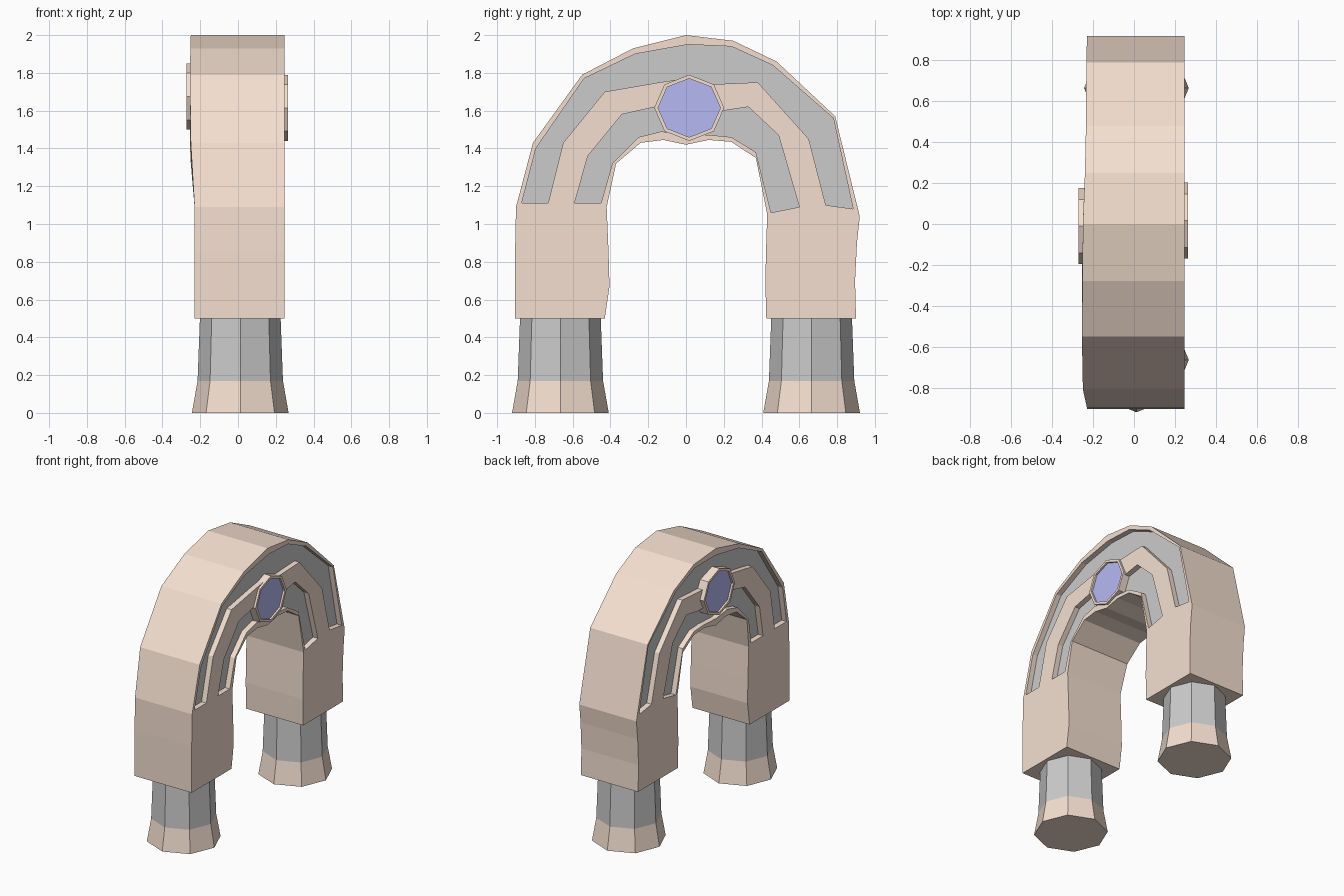
import bpy, bmesh, math
from mathutils import Vector

if "Cube" in bpy.data.objects:
    bpy.data.objects.remove(bpy.data.objects["Cube"])


def material(name, rgb):
    m = bpy.data.materials.new(name)
    m.diffuse_color = (*rgb, 1)
    m.use_nodes = True
    m.node_tree.nodes["Principled BSDF"].inputs["Base Color"].default_value = m.diffuse_color
    return m


TAN = material("tan_stone", (0.91, 0.74, 0.63))
GREY = material("grey_stone", (0.8, 0.8, 0.8))
BLUE = material("blue_gem", (0.47, 0.49, 0.9))


def loft(name, rings, mats, pick):
    """Join closed rings of points; pick(row, column) gives the material slot."""
    bm = bmesh.new()
    rows = [[bm.verts.new(p) for p in r] for r in rings]
    n = len(rows[0])
    for i in range(len(rows) - 1):
        for j in range(n):
            k = (j + 1) % n
            f = bm.faces.new((rows[i][j], rows[i][k], rows[i + 1][k], rows[i + 1][j]))
            f.material_index = pick(i, j)
    bm.faces.new(rows[0][::-1]).material_index = pick(0, -1)
    bm.faces.new(rows[-1]).material_index = pick(len(rows) - 1, -1)
    bmesh.ops.remove_doubles(bm, verts=bm.verts, dist=1e-4)
    bmesh.ops.recalc_face_normals(bm, faces=bm.faces)
    me = bpy.data.meshes.new(name)
    bm.to_mesh(me)
    bm.free()
    for m in mats:
        me.materials.append(m)
    ob = bpy.data.objects.new(name, me)
    bpy.context.collection.objects.link(ob)
    return ob


# Arch stations (y, z): outer edge, two groove edges, two groove edges, inner edge
ARCH = [
    [(-.90, 1.09), (-.87, 1.11), (-.73, 1.11), (-.59, 1.11), (-.45, 1.11), (-.42, 1.09)],
    [(-.81, 1.43), (-.795, 1.40), (-.65, 1.43), (-.52, 1.36), (-.39, 1.32), (-.37, 1.32)],
    [(-.55, 1.79), (-.54, 1.77), (-.43, 1.70), (-.34, 1.58), (-.25, 1.46), (-.24, 1.43)],
    [(-.28, 1.93), (-.27, 1.90), (-.14, 1.75), (-.16, 1.62), (-.13, 1.49), (-.12, 1.445)],
    [(0, 2.0), (.01, 1.95), (0, 1.77), (0, 1.61), (0, 1.47), (0, 1.42)],
    [(.25, 1.97), (.24, 1.94), (.15, 1.74), (.20, 1.60), (.14, 1.47), (.12, 1.445)],
    [(.48, 1.86), (.46, 1.84), (.38, 1.75), (.33, 1.62), (.24, 1.46), (.24, 1.435)],
    [(.79, 1.57), (.78, 1.56), (.65, 1.45), (.49, 1.47), (.37, 1.38), (.37, 1.35)],
    [(.92, 1.04), (.885, 1.08), (.74, 1.10), (.60, 1.09), (.45, 1.06), (.43, 1.05)],
]
# Pier stations: z, outer y, inner y
LEFT = [(.5, -.905, -.43), (.67, -.905, -.405), (.85, -.905, -.41)]
RIGHT = [(.9, .905, .425), (.7, .895, .42), (.5, .90, .425)]
SPLIT = (0, .06, .36, .66, .94, 1)
X_RIGHT = .247
DEPTH = .04


def section(pts, depth, x_left):
    """Stepped cross-section with two grooves on each side."""
    steps = [(0, 0), (1, 0), (1, 1), (2, 1), (2, 0), (3, 0), (3, 1), (4, 1), (4, 0), (5, 0)]
    right = [(X_RIGHT - depth * s, *pts[k]) for k, s in steps]
    left = [(x_left + depth * s, *pts[k]) for k, s in reversed(steps)]
    return right + left


def pier(rows):
    return [section([(a + (b - a) * t, z) for t in SPLIT], 0, -.23) for z, a, b in rows]


lefts = [-.23, -.25, -.255, -.252, -.25, -.24, -.235, -.233, -.23]
rings = pier(LEFT) + [section(ARCH[0], 0, lefts[0])]
rings += [section(p, DEPTH, x) for p, x in zip(ARCH, lefts)]
rings += [section(ARCH[-1], 0, lefts[-1])] + pier(RIGHT)
first = len(LEFT) + 1
last = first + len(ARCH) - 1
loft("arch", rings, [TAN, GREY],
     lambda i, j: int(first <= i < last and j in (2, 6, 12, 16)))


def octagon(center, u, v, ru, rv):
    return [center + u * ru * math.cos(a) + v * rv * math.sin(a)
            for a in (k * math.pi / 4 for k in range(8))]


X, Y, Z = Vector((1, 0, 0)), Vector((0, 1, 0)), Vector((0, 0, 1))

# Gem set in a raised octagonal rim on each side of the arch
for name, x0, x1, x2, cy, cz in (("right_gem", .18, .264, .25, .017, 1.615),
                                 ("left_gem", -.18, -.272, -.258, -.01, 1.675)):
    prof = [(x0, .185, .175), (x1, .185, .175), (x1, .165, .155), (x2, .165, .155)]
    loft(name, [octagon(Vector((x, cy, cz)), Y, Z, a, b) for x, a, b in prof],
         [TAN, BLUE], lambda i, j: int(i == 3))

# Octagonal columns with flared feet
for name, cy in (("front_column", -.665), ("back_column", .665)):
    prof = [(0, .256), (.17, .226), (.52, .213)]
    loft(name, [octagon(Vector((.012, cy, z)), X, Y, r, r) for z, r in prof],
         [TAN, GREY], lambda i, j: int(i > 0))
